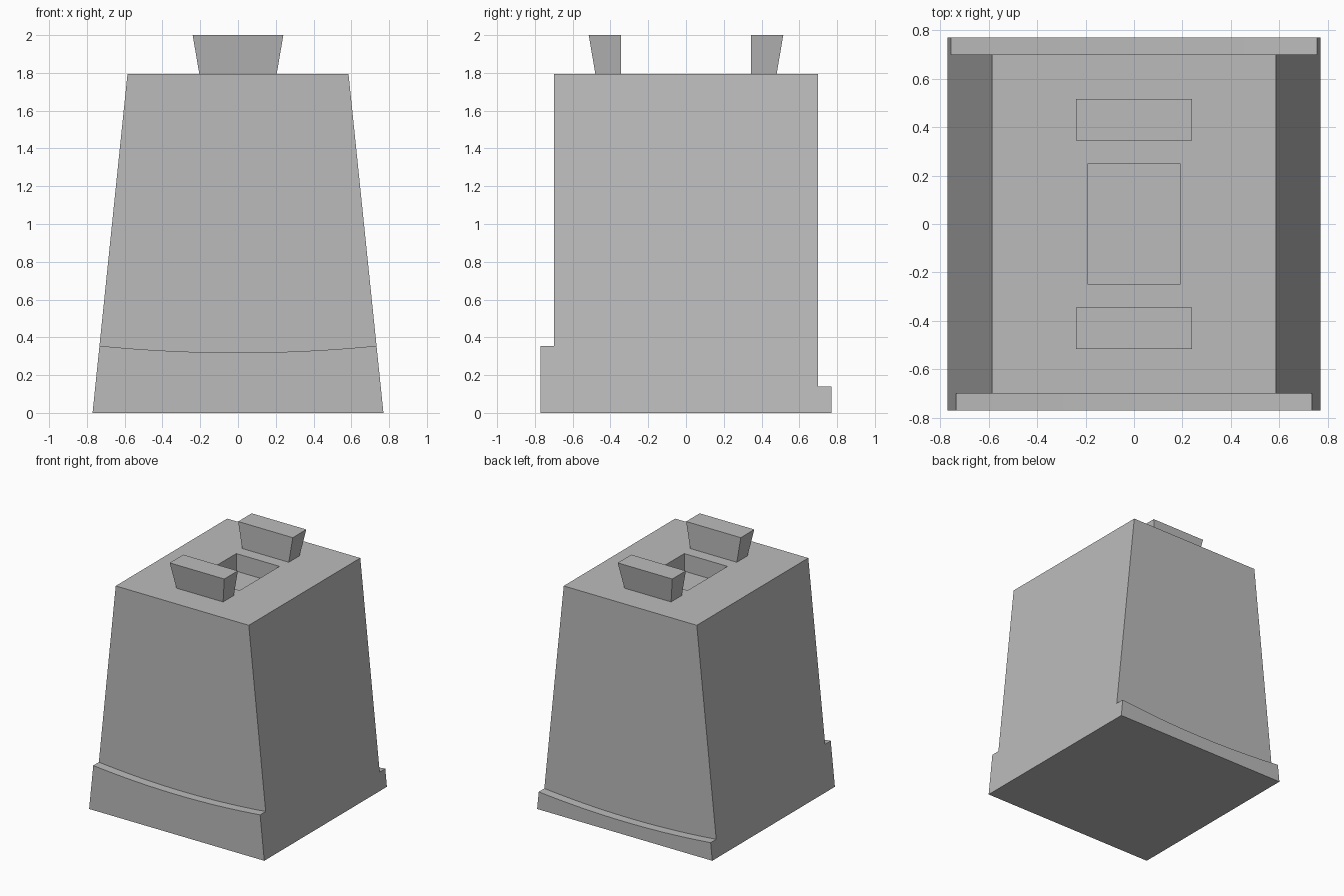
import bpy
import bmesh

HEIGHT = 1.795       # top of the tapered body
BASE, TOP = 0.77, 0.585
DEPTH = 0.70         # half depth of the body

cube = bpy.data.objects.get("Cube")
if cube:
    bpy.data.objects.remove(cube, do_unlink=True)

grey = bpy.data.materials.new("plain_grey")
grey.use_nodes = True
colour = (0.5, 0.5, 0.5, 1)
grey.diffuse_color = colour
grey.node_tree.nodes["Principled BSDF"].inputs["Base Color"].default_value = colour


def half_width(z):
    """Half width of the sloping sides at height z."""
    return BASE + (TOP - BASE) * z / HEIGHT


def finish(bm, name):
    bmesh.ops.recalc_face_normals(bm, faces=bm.faces)
    mesh = bpy.data.meshes.new(name)
    bm.to_mesh(mesh)
    bm.free()
    mesh.materials.append(grey)
    obj = bpy.data.objects.new(name, mesh)
    bpy.context.collection.objects.link(obj)
    return obj


def extrude_profile(profile, y0, y1):
    """Prism from an (x, z) outline between two depths."""
    bm = bmesh.new()
    face = bm.faces.new([bm.verts.new((x, y0, z)) for x, z in profile])
    moved = bmesh.ops.extrude_face_region(bm, geom=[face], use_keep_orig=True)
    for v in moved["geom"]:
        if isinstance(v, bmesh.types.BMVert):
            v.co.y = y1
    return bm


# Tapered body with a rectangular pocket sunk into the top
bm = extrude_profile([(-BASE, 0), (BASE, 0), (TOP, HEIGHT), (-TOP, HEIGHT)], -DEPTH, DEPTH)
bm.normal_update()
top = max(bm.faces, key=lambda f: f.calc_center_median().z)
bmesh.ops.inset_region(bm, faces=[top], thickness=0.1, use_even_offset=True)
for v in top.verts:
    v.co.x = 0.19 if v.co.x > 0 else -0.19
    v.co.y = 0.25 if v.co.y > 0 else -0.25
floor = bmesh.ops.extrude_discrete_faces(bm, faces=[top])["faces"][0]
bmesh.ops.translate(bm, verts=floor.verts, vec=(0, 0, -0.14))
finish(bm, "body")


# Base lips whose upper edge dips in a shallow curve
def lip(name, side, edge_z, sag=0.036, steps=20):
    w = half_width(edge_z)
    profile = [(-BASE, 0), (BASE, 0)]
    for i in range(steps + 1):
        t = 1 - 2 * i / steps
        profile.append((w * t, edge_z - sag * (1 - t * t)))
    finish(extrude_profile(profile, side * DEPTH, side * BASE), name)


lip("front_lip", -1, 0.355)
lip("back_lip", 1, 0.14)


# Pair of flared grip blocks, straight on the inner face
def grip(name, side):
    bm = bmesh.new()
    bmesh.ops.create_cube(bm, size=2)
    for v in bm.verts:
        upper, outer = v.co.z > 0, v.co.y * side > 0
        flare = 0.035 if upper else 0
        v.co.x *= 0.205 + flare
        v.co.y = side * (0.48 + flare if outer else 0.345)
        v.co.z = 2 if upper else HEIGHT
    finish(bm, name)


grip("front_grip", -1)
grip("back_grip", 1)
